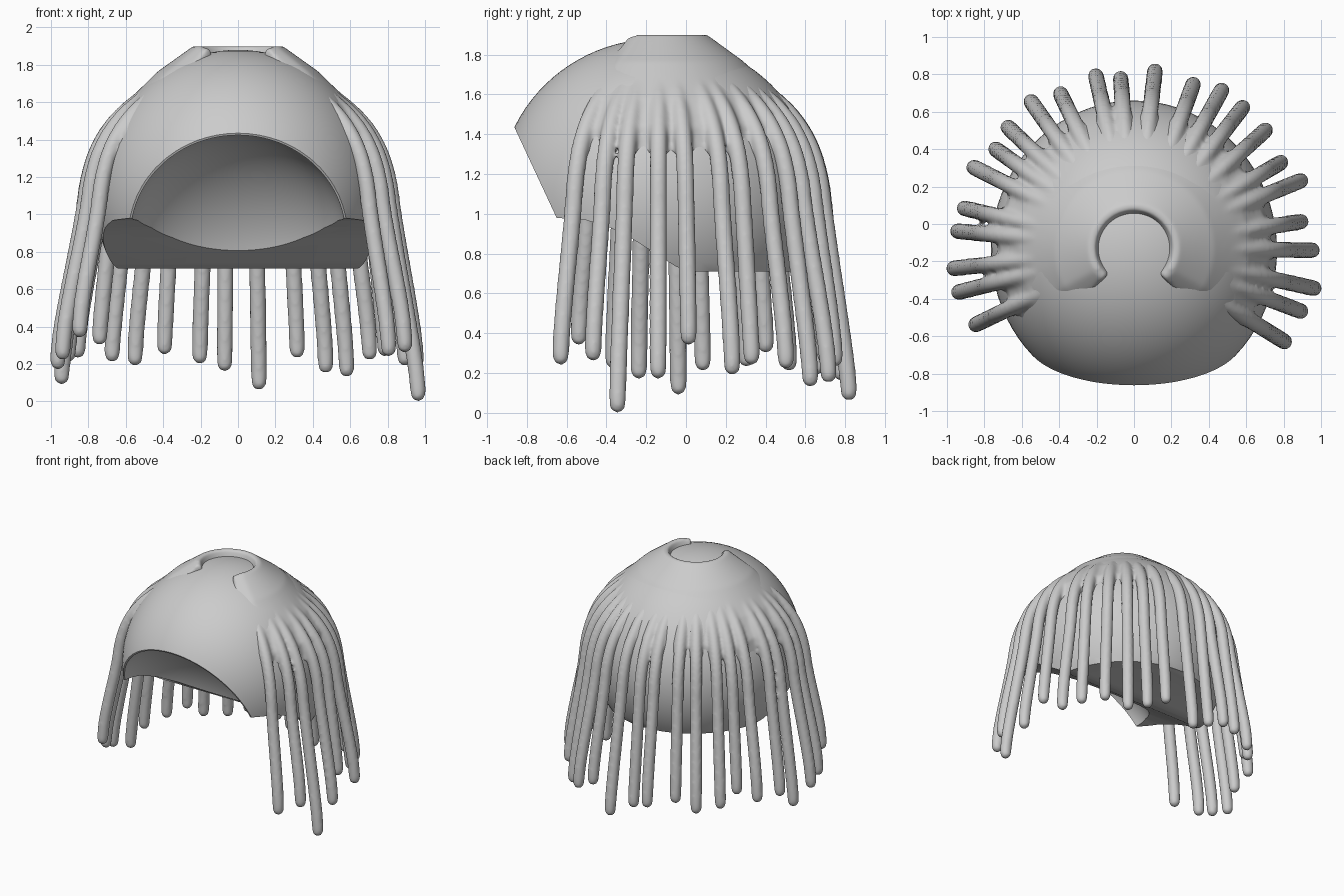
import bpy, bmesh, math
from mathutils import Matrix, Vector

if "Cube" in bpy.data.objects:
    bpy.data.objects.remove(bpy.data.objects["Cube"])

CY = -0.13  # y of the head axis


def mesh_object(name, bm):
    bmesh.ops.recalc_face_normals(bm, faces=bm.faces)
    me = bpy.data.meshes.new(name)
    bm.to_mesh(me)
    bm.free()
    ob = bpy.data.objects.new(name, me)
    bpy.context.collection.objects.link(ob)
    return ob


def ellipsoid(name, centre, x, y, z):
    """Sphere mapped onto the three given axis vectors."""
    m = Matrix((x, y, z)).transposed().to_4x4()
    m.translation = centre
    bm = bmesh.new()
    bmesh.ops.create_uvsphere(bm, u_segments=80, v_segments=48, radius=1, matrix=m)
    return mesh_object(name, bm)


def loft(name, rings):
    """Closed solid through a list of equal-length rings."""
    bm = bmesh.new()
    vs = [[bm.verts.new(p) for p in r] for r in rings]
    n = len(rings[0])
    for a, b in zip(vs, vs[1:]):
        for i in range(n):
            bm.faces.new((a[i], a[(i + 1) % n], b[(i + 1) % n], b[i]))
    bm.faces.new(vs[0])
    bm.faces.new(vs[-1])
    return mesh_object(name, bm)


def activate(ob):
    bpy.ops.object.select_all(action='DESELECT')
    ob.select_set(True)
    bpy.context.view_layer.objects.active = ob


def cut(ob, cutter):
    activate(ob)
    m = ob.modifiers.new("cut", 'BOOLEAN')
    m.operation, m.solver, m.object = 'DIFFERENCE', 'EXACT', cutter
    bpy.ops.object.modifier_apply(modifier=m.name)
    bpy.data.objects.remove(cutter)


# Cap: ellipsoid trimmed by a side profile and hollowed behind the sloping face plane
cap = ellipsoid("cap", (0, -0.14, 1.1), (0.765, 0, 0), (0, 0.8, 0), (0, 0, 0.78))
trim = [(-0.902, 1.52), (-0.65, 0.98), (-0.5, 0.968), (-0.38, 0.93), (-0.27, 0.875),
        (-0.05, 0.735), (0.03, 0.71), (1.2, 0.71), (1.2, 0.1), (-1.3, 0.1), (-1.3, 1.52)]
cut(cap, loft("trim_cutter", [[(x, y, z) for y, z in trim] for x in (-1.2, 1.2)]))
up = Vector((0, -0.423, 0.906))
inward = Vector((0, 0.906, 0.423)) - 0.3 * up
cut(cap, ellipsoid("face_cutter", (0, -0.606, 0.885), (0.575, 0, 0), up * 0.595, inward * 0.38))
bpy.ops.object.shade_smooth_by_angle(angle=math.radians(30))

# Skirt of hair around the crown, open at the front, its ends sinking into the cap
section = [(0.185, 1.85), (0.205, 1.9), (0.235, 1.9), (0.42, 1.765), (0.6, 1.585),
           (0.70, 1.44), (0.72, 1.3), (0.6, 1.3), (0.5, 1.5), (0.35, 1.65), (0.17, 1.78)]
rings = []
for i in range(101):
    deg = -46 + 272 * i / 100
    a = math.radians(deg)
    edge = max(0, 1 - min(deg + 46, 226 - deg) / 16)
    ring = []
    for j, (r, z) in enumerate(section):
        k = 1 - (0.05 if j > 2 else 0.02) * edge
        r, z = r * k, 1.1 + (z - 1.1) * k
        ring.append((r * math.cos(a) * 1.02, CY + r * math.sin(a), z))
    rings.append(ring)
hair = loft("hair", rings)

# Hanging strands: tip positions going round from front left to front right
tips = [(-.83, -.53, .34), (-.92, -.36, .22), (-.945, -.235, .17), (-.925, -.04, .09),
        (-.89, .08, .21), (-.84, .295, .23), (-.725, .39, .30), (-.66, .505, .21),
        (-.54, .64, .19), (-.385, .68, .25), (-.20, .775, .20), (-.07, .76, .16),
        (.11, .80, .06), (.31, .73, .23), (.46, .70, .15), (.57, .61, .13),
        (.69, .49, .22), (.77, .32, .24), (.875, .225, .19), (.875, .01, .34),
        (.935, -.14, .17), (.945, -.34, .0), (.875, -.46, .26), (.79, -.62, .24)]
cu = bpy.data.curves.new("strands", 'CURVE')
cu.dimensions, cu.bevel_depth, cu.bevel_resolution = '3D', 0.045, 4
cu.use_fill_caps, cu.resolution_u = True, 8
for x, y, z in tips:
    d = Vector((x, y - CY, 0))
    rt = d.length + 0.018
    d.normalize()
    path = [(.36, 1.755, .8), (.50, 1.64, .9), (.65, 1.515, 1), (.755, 1.36, 1),
            (.81, 1.18, 1), (.83, 1.0, 1), (rt - .02, z + .25, 1), (rt, z + .07, .97),
            (rt, z + .03, .9), (rt, z + .008, .65), (rt, z, .1)]
    sp = cu.splines.new('NURBS')
    sp.points.add(len(path) - 1)
    for p, (r, h, w) in zip(sp.points, path):
        p.co = (d.x * r, CY + d.y * r, h, 1)
        p.radius = w
    sp.order_u, sp.use_endpoint_u = 3, True
strands = bpy.data.objects.new("strands", cu)
bpy.context.collection.objects.link(strands)
activate(strands)
bpy.ops.object.convert(target='MESH')

# Blend strands and skirt into one soft surface
activate(hair)
bpy.data.objects["strands"].select_set(True)
bpy.ops.object.join()
rm = hair.modifiers.new("blend", 'REMESH')
rm.mode, rm.voxel_size, rm.use_smooth_shade = 'VOXEL', 0.0115, True
sm = hair.modifiers.new("soften", 'SMOOTH')
sm.factor, sm.iterations = 0.5, 12
for m in ("blend", "soften"):
    bpy.ops.object.modifier_apply(modifier=m)
bpy.ops.object.shade_smooth()
